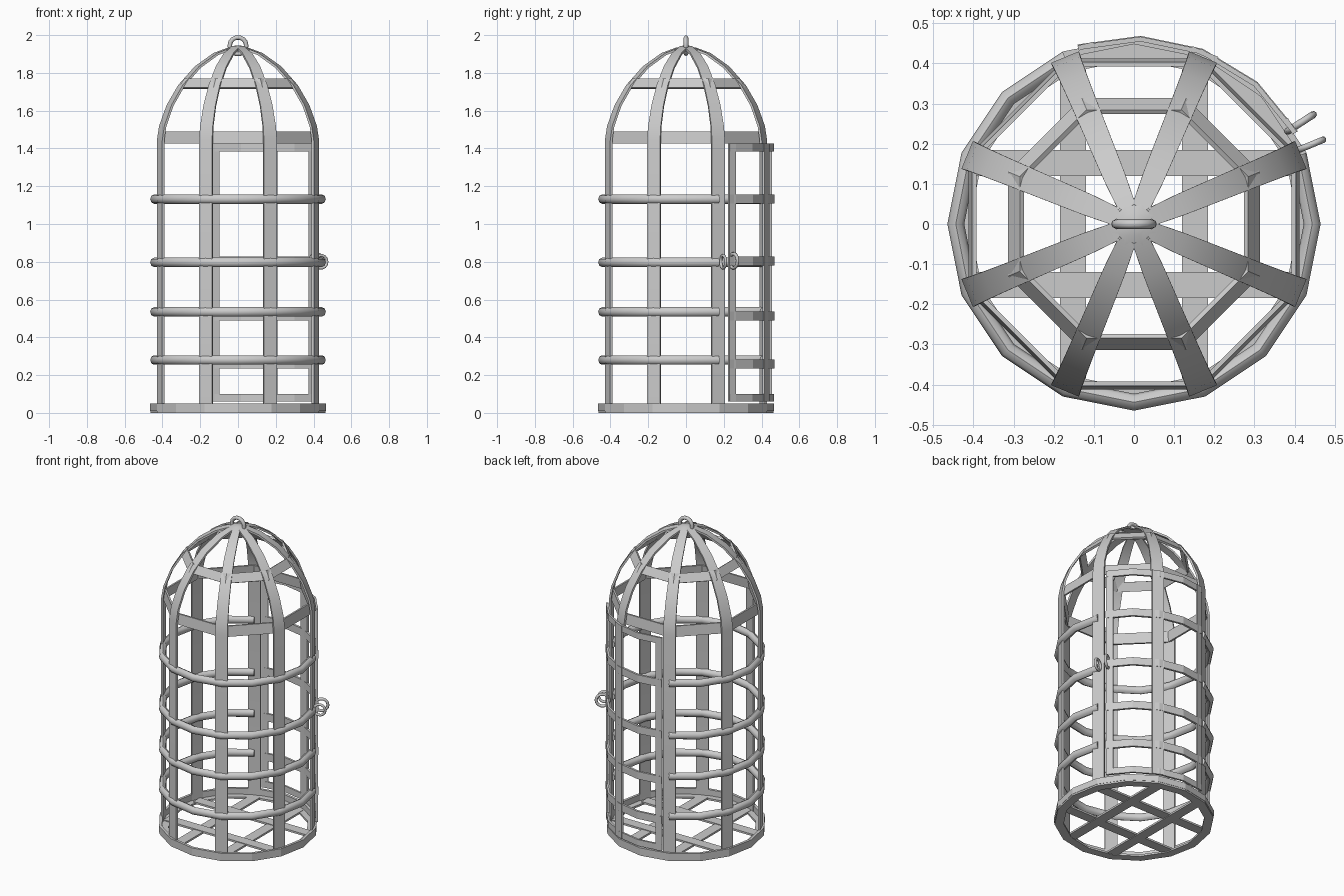
import bpy, bmesh
from math import sin, cos, pi, radians
from mathutils import Vector

if "Cube" in bpy.data.objects:
    bpy.data.objects.remove(bpy.data.objects["Cube"])


def finish(name, bm, smooth=None):
    bmesh.ops.recalc_face_normals(bm, faces=bm.faces[:])
    me = bpy.data.meshes.new(name)
    bm.to_mesh(me)
    bm.free()
    ob = bpy.data.objects.new(name, me)
    bpy.context.collection.objects.link(ob)
    if smooth:
        bpy.context.view_layer.objects.active = ob
        ob.select_set(True)
        bpy.ops.object.shade_smooth_by_angle(angle=radians(smooth))
        ob.select_set(False)
    return ob


def skin(name, loops, closed, smooth=None):
    """Join a list of cross-section loops into one solid."""
    bm = bmesh.new()
    rows = [[bm.verts.new(p) for p in loop] for loop in loops]
    n = len(rows[0])
    pairs = list(zip(rows, rows[1:])) + ([(rows[-1], rows[0])] if closed else [])
    for a, b in pairs:
        for i in range(n):
            bm.faces.new((a[i], a[(i + 1) % n], b[(i + 1) % n], b[i]))
    if not closed:
        bm.faces.new(rows[0])
        bm.faces.new(rows[-1])
    return finish(name, bm, smooth)


def hoop(name, section, a0, a1, n, smooth=None):
    """Sweep an (r, z) section around the z axis, angles in degrees."""
    closed = abs(a1 - a0) >= 360
    loops = []
    for i in range(n if closed else n + 1):
        a = radians(a0 + (a1 - a0) * i / n)
        loops.append([(r * cos(a), r * sin(a), z) for r, z in section])
    return skin(name, loops, closed, smooth)


def rect(r0, r1, z0, z1):
    return [(r0, z0), (r1, z0), (r1, z1), (r0, z1)]


def strip(name, profile, angle, thick=0.012):
    """Flat bar following (r, z, width) points in the plane at an angle."""
    a = radians(angle)
    out, side = Vector((cos(a), sin(a), 0)), Vector((-sin(a), cos(a), 0))
    up = Vector((0, 0, 1))
    loops = []
    for i, (r, z, w) in enumerate(profile):
        p, q = profile[max(i - 1, 0)], profile[min(i + 1, len(profile) - 1)]
        t = (out * (q[0] - p[0]) + up * (q[1] - p[1])).normalized()
        inner = side.cross(t).normalized()
        if inner.dot(out * r + up * max(z - 1.4, 0)) > 0:
            inner = -inner
        c = out * r + up * z
        loops.append([c - side * w / 2, c + side * w / 2,
                      c + side * w / 2 + inner * thick,
                      c - side * w / 2 + inner * thick])
    return skin(name, loops, False, 40)


def loop_ring(name, loc, major, minor, angle):
    """Upright torus whose plane contains the z axis and the given direction."""
    d = Vector((cos(radians(angle)), sin(radians(angle)), 0))
    s = d.cross(Vector((0, 0, 1)))
    loops = []
    for i in range(14):
        a = 2 * pi * i / 14
        e = d * cos(a) + Vector((0, 0, sin(a)))
        loops.append([Vector(loc) + e * (major + minor * cos(b)) + s * minor * sin(b)
                      for b in (2 * pi * k / 8 for k in range(8))])
    return skin(name, loops, True, 60)


# eight ribs: straight up the side, then bent into the dome
dome = [(0.45, 1.44, 0.075), (0.437, 1.52, 0.072), (0.395, 1.63, 0.068),
        (0.33, 1.735, 0.064), (0.235, 1.835, 0.06), (0.13, 1.905, 0.055), (0.045, 1.935, 0.045)]
for k in range(8):
    ang = 22.5 + 45 * k
    foot = 1.42 if k == 1 else 0.01      # the rib above the doorway stops at the band
    strip(f"rib_{k}", [(0.45, foot, 0.075)] + dome, ang)

# flat octagonal bands tying the ribs together
hoop("shoulder_band", [(0.434, 1.425), (0.446, 1.425), (0.437, 1.49), (0.425, 1.49)], 22.5, 382.5, 8)
hoop("dome_band", [(0.328, 1.715), (0.34, 1.722), (0.308, 1.77), (0.296, 1.763)], 22.5, 382.5, 8)

# rounded hoops, open at the doorway
for i, z in enumerate((0.28, 0.535, 0.797, 1.132)):
    sec = [(0.444 + 0.021 * cos(pi * j / 4), z + 0.025 * sin(pi * j / 4)) for j in range(8)]
    hoop(f"hoop_{i}", sec, 112.5, 382.5, 12, 50)

# base rim and floor slats
hoop("base_rim", rect(0.448, 0.465, 0.01, 0.05), 0, 360, 16)
hoop("base_flange", rect(0.41, 0.463, 0.0, 0.012), 0, 360, 16)
for s in (-1, 1):
    for axis in "xy":
        bm = bmesh.new()
        bmesh.ops.create_cube(bm, size=1)
        size, pos = [0.80, 0.065, 0.012], [0, s * 0.152, 0.012]
        if axis == "y":
            size[:2], pos = size[1::-1], [s * 0.152, 0, 0.008]
        for v in bm.verts:
            v.co = Vector([v.co[j] * size[j] + pos[j] for j in range(3)])
        finish(f"floor_slat_{axis}_{s}", bm)

# slightly sprung door at the back right
D0, D1, RO = 29.5, 107.5, 0.467
RI = RO - 0.012
hoop("door_bottom_rail", rect(RI, RO, 0.06, 0.10), D0, D1, 4)
hoop("door_top_rail", rect(RI, RO, 1.385, 1.425), D0, D1, 4)
for i, z in enumerate((0.258, 0.513, 0.805, 1.133)):
    hoop(f"door_bar_{i}", rect(RI, RO + 0.002, z - 0.024, z + 0.024), D0, D1, 4)
for name, a, w in (("latch_stile", D0 + 2.6, 0.042), ("middle_stile", 67.5, 0.07),
                   ("hinge_stile", D1 - 2.4, 0.04)):
    strip("door_" + name, [(RO - 0.002, 0.06, w), (RO - 0.002, 1.425, w)], a)

# padlock loops on the cage and the door
loop_ring("cage_latch_loop", (0.44, 0.197, 0.80), 0.034, 0.008, 22.5)
loop_ring("door_latch_loop", (0.415, 0.252, 0.805), 0.038, 0.009, 33)

# crown cap and hanging ring
hoop("crown_cap", [(0.001, 1.915), (0.068, 1.918), (0.068, 1.926), (0.03, 1.943), (0.001, 1.945)],
     22.5, 382.5, 8, 30)
loop_ring("hanging_ring", (0, 0, 1.944), 0.044, 0.012, 0)
